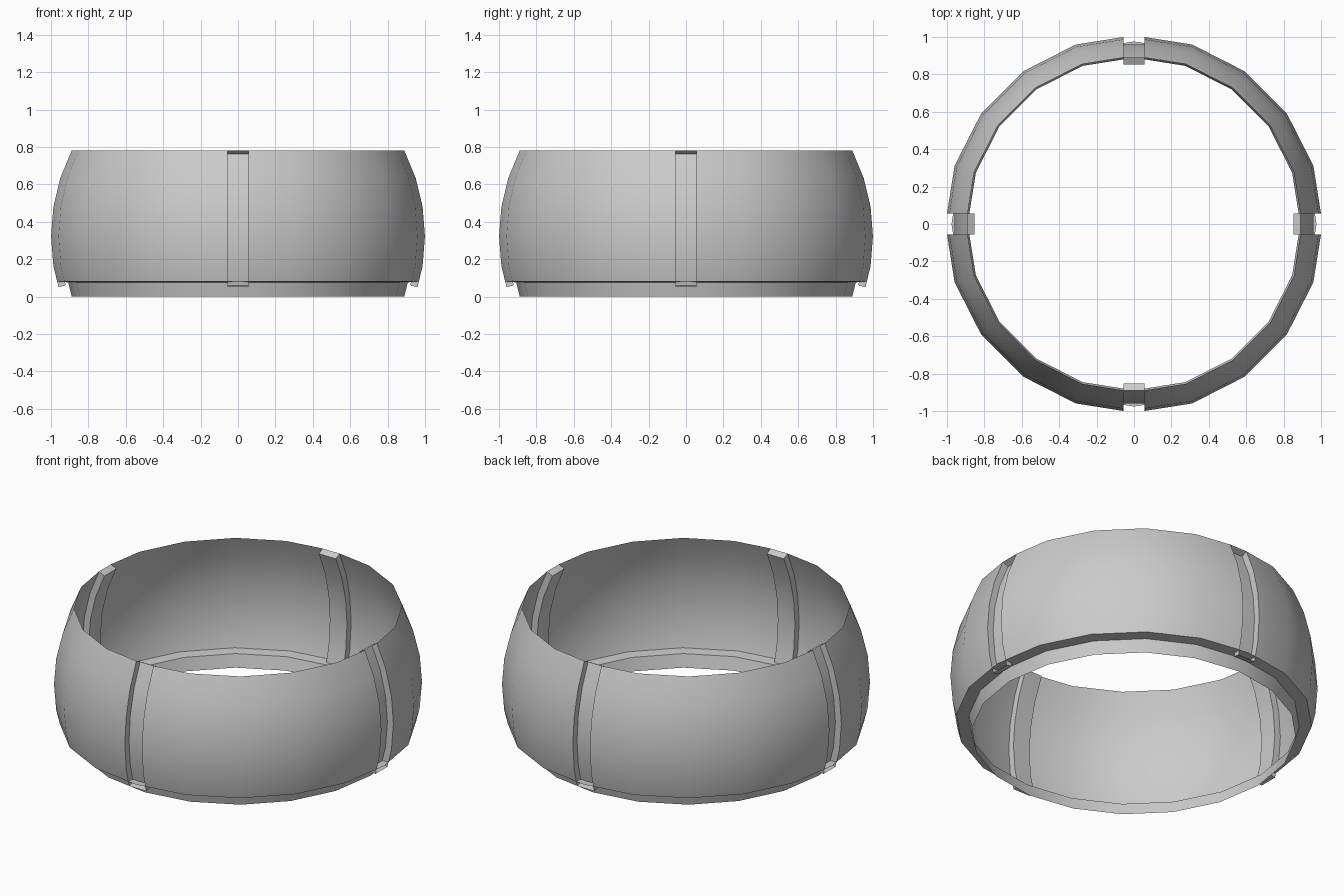
import bpy, bmesh
from math import sin, cos, radians, pi, tan

if "Cube" in bpy.data.objects:
    bpy.data.objects.remove(bpy.data.objects["Cube"])

R, CZ = 1.0085, 0.322      # sphere radius and height of its equator
GAP, DEPTH = 0.057, 0.04   # groove half width and depth
SEG = 20


def ring(deg):
    a = radians(deg)
    return R * cos(a), CZ + R * sin(a)


def cut(z):
    """Point on the lowest facet of the sphere at height z."""
    (r0, z0), (r1, z1) = ring(-9), ring(-18)
    t = (z0 - z) / (z0 - z1)
    return r0 + t * (r1 - r0), z


UPPER = [ring(d) for d in (27, 18, 9, 0, -9)]
DROP = GAP * tan(radians(9))   # facet fall-off at the groove edge


def make(name, rows, closed=False, turn=0.0, caps=False):
    """Skin a grid of points; closed joins the row ends."""
    bm = bmesh.new()
    grid = [[bm.verts.new(p) for p in row] for row in rows]
    n = len(rows[0])
    for a, b in zip(grid, grid[1:]):
        for i in range(n if closed else n - 1):
            j = (i + 1) % n
            bm.faces.new((a[i], b[i], b[j], a[j]))
    if caps:
        bm.faces.new(grid[0])
        bm.faces.new(grid[-1][::-1])
    bmesh.ops.recalc_face_normals(bm, faces=bm.faces)
    # make the surface look outward
    bm.faces.ensure_lookup_table()
    f = max(bm.faces, key=lambda q: q.calc_area())
    c = f.calc_center_median()
    if f.normal.x * c.x + f.normal.y * c.y < 0:
        bmesh.ops.reverse_faces(bm, faces=bm.faces)
    me = bpy.data.meshes.new(name)
    bm.to_mesh(me)
    bm.free()
    ob = bpy.data.objects.new(name, me)
    bpy.context.collection.objects.link(ob)
    ob.rotation_euler.z = turn
    bpy.ops.object.select_all(action='DESELECT')
    ob.select_set(True)
    bpy.context.view_layer.objects.active = ob
    bpy.ops.object.shade_smooth_by_angle(angle=radians(30))
    return ob


def panel_row(r, z):
    mids = [(r * sin(radians(d)), r * cos(radians(d)), z) for d in (18, 36, 54, 72)]
    return [(GAP, r - DROP, z)] + mids + [(r - DROP, GAP, z)]


def groove_row(r, z, deg):
    a = radians(deg)
    y = r - DROP
    yi, zi = y - DEPTH * cos(a), z - DEPTH * sin(a)
    return [(-GAP, y, z), (-GAP, yi, zi), (GAP, yi, zi), (GAP, y, z)]


panel_rows = [panel_row(r, z) for r, z in UPPER + [cut(0.08)]]
groove_rows = [groove_row(r, z, d) for (r, z), d in
               zip(UPPER + [cut(0.05)], (27, 18, 9, 0, -9, -13.5))]

# four curved panels and the sunken grooves between them
for k in range(4):
    make(f"panel_{k + 1}", panel_rows, turn=k * pi / 2)
    make(f"groove_{k + 1}", groove_rows, turn=k * pi / 2, caps=True)

# ledge under the panels and the short tapered skirt below it
base = [(cut(0.08)[0], 0.08), (0.908, 0.076), (0.889, 0.0)]
make("base_skirt", [[(r * sin(2 * pi * i / SEG), r * cos(2 * pi * i / SEG), z)
                     for i in range(SEG)] for r, z in base], closed=True)
